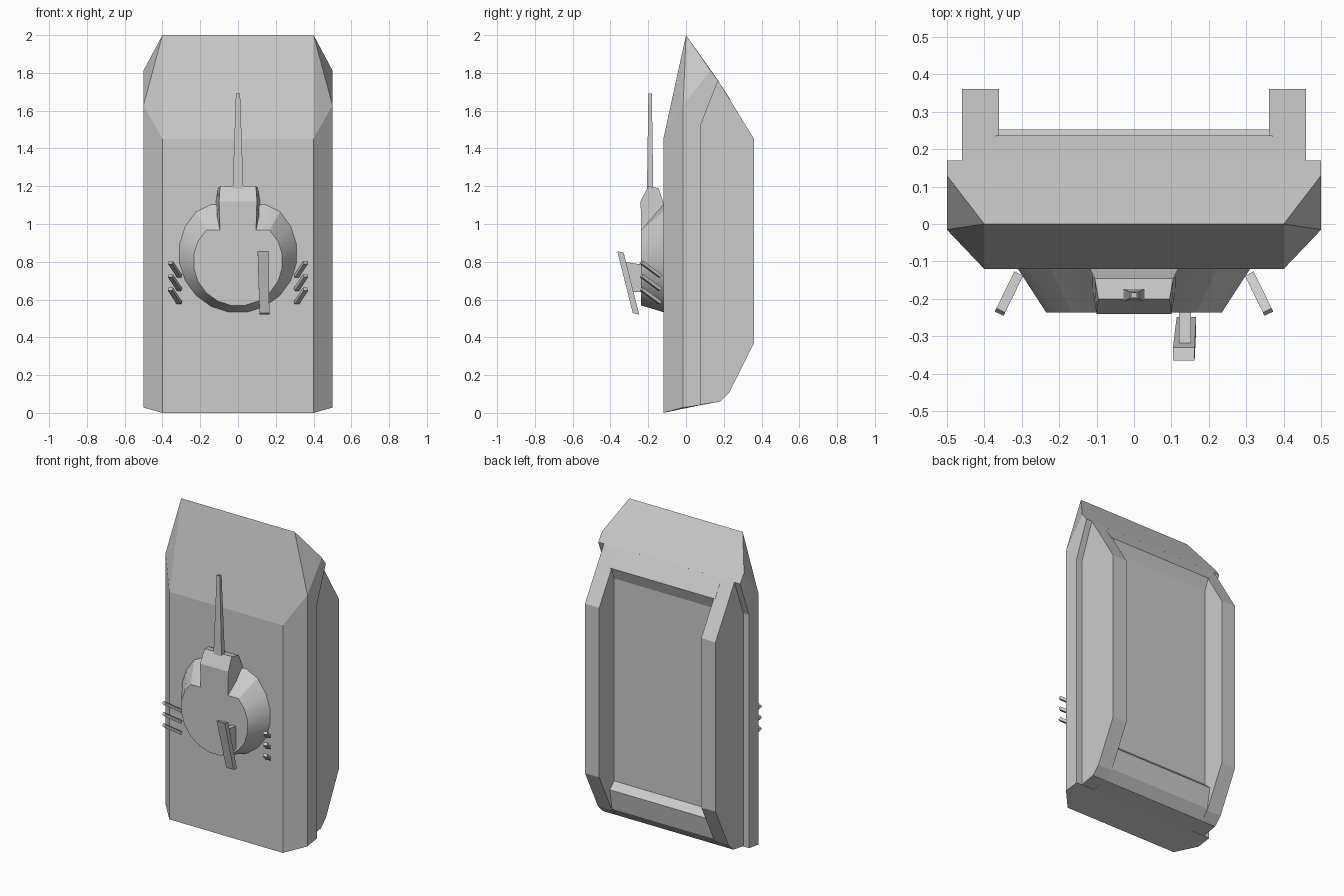
import bpy, bmesh, math
from mathutils import Vector

if "Cube" in bpy.data.objects:
    bpy.data.objects.remove(bpy.data.objects["Cube"])


def finish(name, bm, smooth=None):
    bmesh.ops.recalc_face_normals(bm, faces=bm.faces)
    me = bpy.data.meshes.new(name)
    bm.to_mesh(me)
    bm.free()
    ob = bpy.data.objects.new(name, me)
    bpy.context.collection.objects.link(ob)
    if smooth:
        bpy.ops.object.select_all(action='DESELECT')
        ob.select_set(True)
        bpy.context.view_layer.objects.active = ob
        bpy.ops.object.shade_smooth_by_angle(angle=math.radians(smooth))
    return ob


def loft(name, rings, smooth=None):
    """Closed solid through rings that share a vertex count."""
    bm = bmesh.new()
    vs = [[bm.verts.new(p) for p in r] for r in rings]
    n = len(rings[0])
    for a, b in zip(vs, vs[1:]):
        for i in range(n):
            j = (i + 1) % n
            bm.faces.new((a[i], a[j], b[j], b[i]))
    bm.faces.new(vs[0])
    bm.faces.new(vs[-1])
    return finish(name, bm, smooth)


def prism(name, profile, x0, x1):
    """Extrude a (y, z) profile along x."""
    return loft(name, [[(x, y, z) for y, z in profile] for x in (x0, x1)])


def rect(c, u, v):
    c, u, v = Vector(c), Vector(u), Vector(v)
    return [c - u - v, c + u - v, c + u + v, c - u + v]


# upper hull: wedge nose, chamfered shoulders, overhanging sponsons
side = [(.4, -.12, 0), (.4, -.12, 1.45), (.4, 0, 2), (.5, -.015, .028),
        (.5, -.015, 1.63), (.5, .13, 1.813), (.5, .17, 1.76),
        (.5, .08, 1.53), (.5, .08, .042)]
bm = bmesh.new()
R = [bm.verts.new(p) for p in side]
L = [bm.verts.new((-x, y, z)) for x, y, z in side]
for S in (R, L):
    for f in ((0, 1, 4, 3), (1, 2, 4), (2, 5, 4), (3, 4, 5, 6, 7, 8)):
        bm.faces.new([S[i] for i in f])
for chain in ((0, 1), (1, 2), (2, 5, 6), (6, 7), (7, 8), (8, 3, 0)):
    bm.faces.new([R[i] for i in chain] + [L[i] for i in reversed(chain)])
finish("upper_hull", bm)

# belly with front and rear lips
prism("lower_hull", [(.075, .04), (.075, 1.54), (.168, 1.763), (.237, 1.655),
                     (.21, 1.58), (.21, .29), (.253, .25), (.23, .12),
                     (.18, .06)], -.37, .37)

# tracks
for s, nm in ((1, "right"), (-1, "left")):
    prism(nm + "_track", [(.07, .042), (.07, 1.53), (.17, 1.76), (.36, 1.45),
                          (.36, .37), (.23, .11), (.18, .06)], s * .36, s * .46)

# turret: tapered drum, front clipped flat under the mantlet
N = 20


def drum(r, cz, y, clip):
    out = []
    for i in range(N):
        a = 2 * math.pi * (i + .5) / N
        out.append((r * math.sin(a), y, min(cz + r * math.cos(a), clip)))
    return out


loft("turret", [drum(.317, .845, -.115, 1.11), drum(.237, .803, -.237, .967)], 25)

# gun mantlet
mant = [(-.115, 1.1), (-.145, 1.19), (-.2, 1.2), (-.24, 1.12), (-.238, .95), (-.115, .95)]
half = [.12, .105, .095, .1, .095, .12]
loft("mantlet", [[(s * w, y, z) for (y, z), w in zip(mant, half)] for s in (-1, 1)])

# gun barrel with bored muzzle
loft("gun_barrel", [rect((0, -.19, z), (w, 0, 0), (0, d, 0)) for z, w, d in
                    ((1.17, .029, .017), (1.69, .011, .009),
                     (1.69, .007, .006), (1.64, .007, .006))])

# smoke dischargers, three per side
for s, nm in ((1, "right"), (-1, "left")):
    for k in range(3):
        a = Vector((s * .31, -.137, .725 - .071 * k))
        b = Vector((s * .358, -.235, .797 - .071 * k))
        d = (b - a).normalized()
        u = d.cross(Vector((0, 0, 1))).normalized()
        v = d.cross(u)
        loft(f"{nm}_smoke_discharger_{k + 1}",
             [rect(p, u * .013, v * .009) for p in (a, b)])

# launcher box and its bracket on the turret roof
loft("launcher_box", [rect((.14, -.265, .525), (.026, 0, 0), (0, .017, -.004)),
                      rect((.133, -.347, .852), (.029, 0, 0), (0, .017, -.004))])
prism("launcher_bracket", [(-.23, .64), (-.29, .64), (-.332, .8), (-.23, .785)],
      .12, .152)
